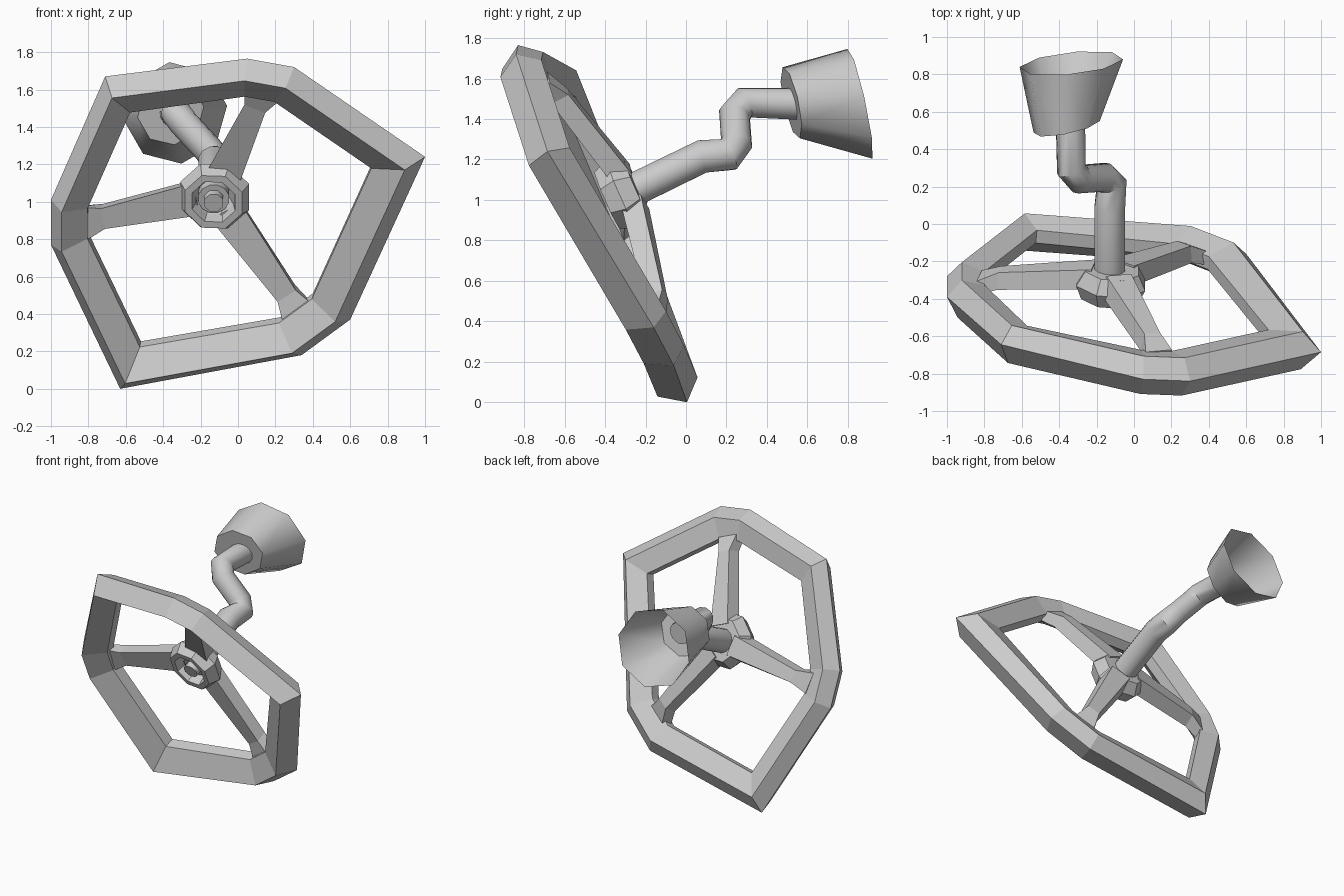
import bpy, bmesh, math
from mathutils import Vector

cube = bpy.data.objects.get("Cube")
if cube:
    bpy.data.objects.remove(cube, do_unlink=True)

grey = bpy.data.materials.new("plain grey")
grey.use_nodes = True
grey.diffuse_color = (0.6, 0.6, 0.6, 1)
grey.node_tree.nodes["Principled BSDF"].inputs["Base Color"].default_value = (0.6, 0.6, 0.6, 1)

X = Vector((1, 0, 0))


def plane_axes(normal):
    """Two unit axes square to a normal, the first one nearest to x."""
    u = (X - normal * normal.x).normalized()
    return u, u.cross(normal)


# Frame of the tilted wheel: N points back along the column
N = Vector((0.08, 0.91, 0.406)).normalized()
U, V = plane_axes(N)
CENTRE = Vector((-0.118, -0.469, 0.972))


def wheel(u, v, n):
    return CENTRE + U * u + V * v + N * n


def flat(p):
    return Vector(((p - CENTRE).dot(U), (p - CENTRE).dot(V)))


def loft(name, rings, loop=False, caps=(True, True), smooth=0):
    """Skin a list of equal point rings; loop joins the last to the first."""
    bm = bmesh.new()
    vs = [[bm.verts.new(p) for p in ring] for ring in rings]
    k = len(vs[0])
    for i in range(len(vs) if loop else len(vs) - 1):
        a, b = vs[i], vs[(i + 1) % len(vs)]
        for j in range(k):
            bm.faces.new((a[j], a[(j + 1) % k], b[(j + 1) % k], b[j]))
    if not loop:
        for ring, cap in zip((vs[0], vs[-1]), caps):
            if cap:
                bm.faces.new(ring)
    bmesh.ops.recalc_face_normals(bm, faces=bm.faces)
    mesh = bpy.data.meshes.new(name)
    bm.to_mesh(mesh)
    bm.free()
    mesh.materials.append(grey)
    obj = bpy.data.objects.new(name, mesh)
    bpy.context.collection.objects.link(obj)
    if smooth:
        bpy.ops.object.select_all(action='DESELECT')
        obj.select_set(True)
        bpy.context.view_layer.objects.active = obj
        bpy.ops.object.shade_smooth_by_angle(angle=math.radians(smooth))
    return obj


def circle(centre, a, b, r, sides, turn=0.5):
    return [centre + a * r * math.cos(2 * math.pi * (i + turn) / sides)
            + b * r * math.sin(2 * math.pi * (i + turn) / sides) for i in range(sides)]


# Rim: nine corners as x, y, z, swept with a five-sided section
corners = [Vector(p) for p in [
    (-0.63, 0.005, 0.0), (0.34, -0.06, 0.18), (0.60, -0.16, 0.37), (1.0, -0.685, 1.24),
    (0.30, -0.84, 1.72), (0.05, -0.83, 1.765), (-0.71, -0.645, 1.67), (-1.0, -0.39, 1.01),
    (-1.0, -0.28, 0.77)]]
outline = [flat(p) for p in corners]
lift = [(p - CENTRE).dot(N) for p in corners]


def inset(i, d):
    """Outline corner i moved inwards by d from both of its edges."""
    p, q, s = outline[i - 1], outline[i], outline[(i + 1) % len(outline)]
    e, f = (q - p).normalized(), (s - q).normalized()
    m = Vector((-e.y, e.x)) + Vector((-f.y, f.x))
    return q + m * (2 * d / m.length_squared) - Vector((0.1 * d, 0))


section = [(0, 0), (0.08, 0.10), (0.218, 0.075), (0.218, 0.0), (0.075, -0.12)]
# The rim's warp fades towards its inner edge
loft("wheel_rim", [[wheel(*inset(i, d), n + lift[i] * (1 - 2.3 * d)) for d, n in section]
                   for i in range(9)], loop=True)

# Hub: short octagonal sleeve around the column
hub = CENTRE + Vector((-0.02, 0, -0.01))
loft("wheel_hub", [circle(hub + N * t, U, V, r, 8) for t, r in
                   [(0.09, 0.165), (0.17, 0.2), (0.25, 0.155), (0.25, 0.07), (0.16, 0.11), (0.09, 0.125)]],
     loop=True)

# Spokes: from the hub to the middle of each short rim edge, flared at the rim
start = flat(hub)
for name, i in [("lower_spoke", 1), ("upper_spoke", 4), ("side_spoke", 7)]:
    end = (inset(i, 0.23) + inset(i + 1, 0.23)) / 2
    rise = (lift[i] + lift[i + 1]) / 4
    out = (end - start).normalized()
    side = Vector((-out.y, out.x))
    reach = (end - start).length
    rings = []
    for r, w, front, back in [(0.1, 0.095, 0.15, 0.255),
                              (reach - 0.07, 0.06, 0.045 + rise, 0.14 + rise),
                              (reach + 0.04, 0.1, 0.01 + rise, 0.085 + rise)]:
        mid = start + out * r
        rings.append([wheel(*(mid + side * s), n) for s, n in
                      [(-w, front), (w, front), (w * 0.75, back), (-w * 0.75, back)]])
    loft(name, rings)

# Column: round tube following a cranked path
path = [Vector(p) for p in [(-0.13, -0.33, 1.015), (-0.13, 0.08, 1.215), (-0.12, 0.21, 1.225),
                            (-0.16, 0.25, 1.28), (-0.29, 0.24, 1.42), (-0.335, 0.29, 1.48),
                            (-0.34, 0.56, 1.475)]]
a = X
rings = []
for i, p in enumerate(path):
    before = (p - path[i - 1]).normalized() if i else Vector()
    after = (path[i + 1] - p).normalized() if i < len(path) - 1 else Vector()
    t = (before + after).normalized()
    a = (a - t * a.dot(t)).normalized()
    rings.append(circle(p, a, t.cross(a), 0.085 if i < 3 else 0.08, 12))
loft("steering_column", rings, smooth=50)

# Shaft end showing in the middle of the hub
axis = (path[1] - path[0]).normalized()
loft("shaft_end", [circle(path[0] + axis * t, X, axis.cross(X), 0.055, 8) for t in (-0.05, 0.03)],
     smooth=50)

# Mounting cup: open flared shell at the far end
rings = []
for centre, normal, r in [((-0.36, 0.52, 1.48), (-0.2, 0.95, 0.21), 0.182),
                          ((-0.335, 0.86, 1.475), (-0.1, 0.97, 0.21), 0.28)]:
    ca, cb = plane_axes(Vector(normal).normalized())
    rings.append(circle(Vector(centre), ca, cb, r, 8, 0.15))
loft("mounting_cup", rings, caps=(True, False), smooth=50)
